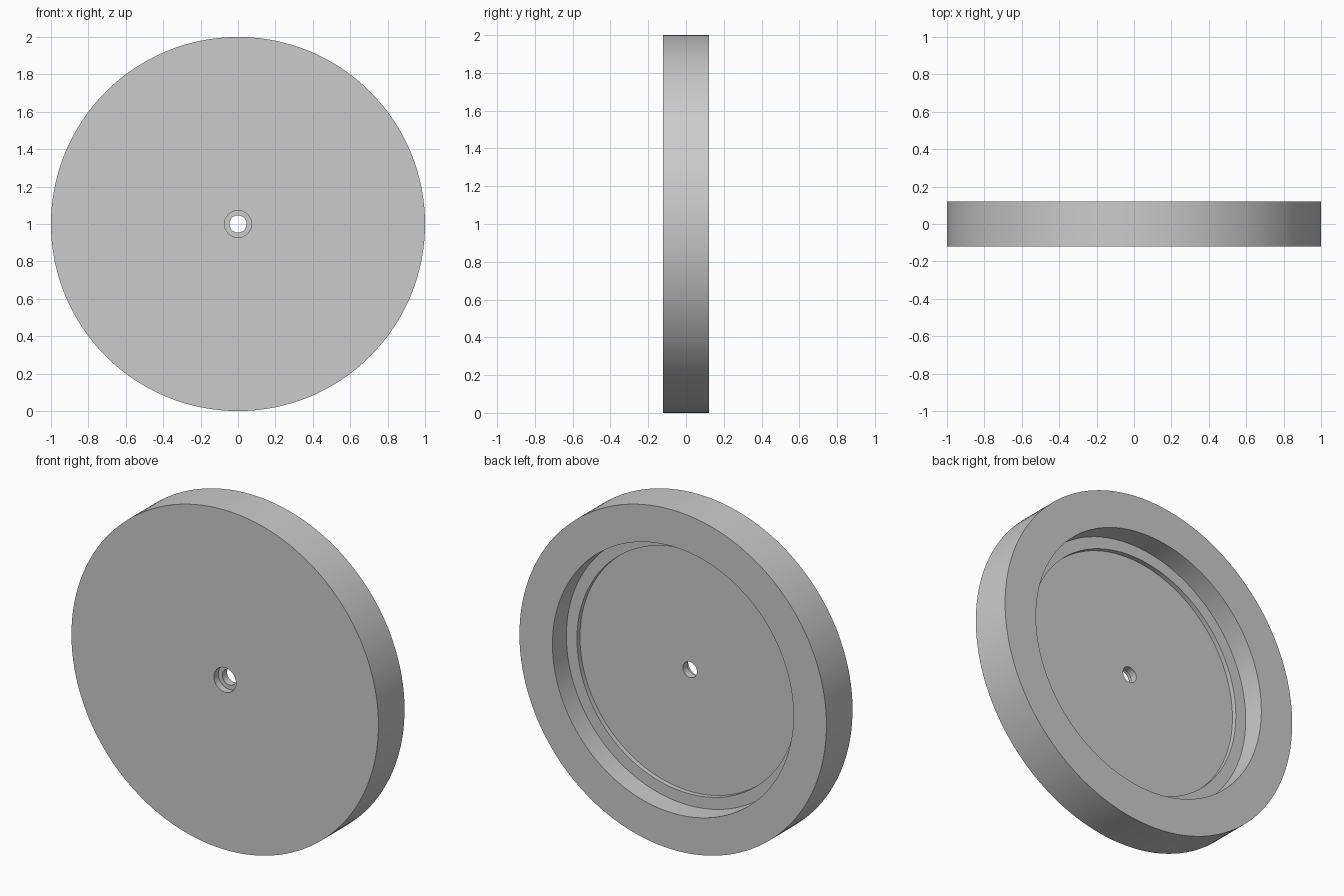
import bpy
import bmesh
import math
from mathutils import Matrix, Vector

cube = bpy.data.objects.get("Cube")
if cube:
    bpy.data.objects.remove(cube, do_unlink=True)

SEGMENTS = 128
HALF = 0.1215      # half of the disc thickness
LEDGE = -0.008     # depth position of the ledge in the back recess
FLOOR = -0.036     # depth position of the recess floor
BORE = -0.08       # bottom of the front counterbore

grey = bpy.data.materials.new("plain grey")
grey.use_nodes = True
grey.diffuse_color = (0.6, 0.6, 0.6, 1)
grey.node_tree.nodes["Principled BSDF"].inputs["Base Color"].default_value = (0.6, 0.6, 0.6, 1)


def lathe(name, profile, material):
    """Turn a closed (radius, y) profile around the y axis."""
    bm = bmesh.new()
    rings = []
    for i in range(SEGMENTS):
        turn = Matrix.Rotation(math.tau * i / SEGMENTS, 3, "Y")
        rings.append([bm.verts.new(turn @ Vector((r, y, 0))) for r, y in profile])
    n = len(profile)
    for i, ring in enumerate(rings):
        after = rings[(i + 1) % SEGMENTS]
        for j in range(n):
            k = (j + 1) % n
            bm.faces.new((ring[j], ring[k], after[k], after[j]))
    bmesh.ops.recalc_face_normals(bm, faces=bm.faces)
    mesh = bpy.data.meshes.new(name)
    bm.to_mesh(mesh)
    bm.free()
    mesh.materials.append(material)
    obj = bpy.data.objects.new(name, mesh)
    bpy.context.collection.objects.link(obj)
    bpy.ops.object.select_all(action="DESELECT")
    obj.select_set(True)
    bpy.context.view_layer.objects.active = obj
    bpy.ops.object.shade_smooth_by_angle(angle=math.radians(30))
    return obj


# Disc with a counterbored centre hole and a stepped recess in the back
disc = lathe("recessed_disc", [
    (0.072, -HALF), (1.0, -HALF), (1.0, HALF),      # front face and outer wall
    (0.785, HALF), (0.785, LEDGE),                  # back rim and recess wall
    (0.716, LEDGE), (0.716, FLOOR),                 # ledge and step
    (0.046, FLOOR), (0.046, BORE), (0.072, BORE),   # floor, hole and counterbore
], grey)
disc.location.z = 1.0
